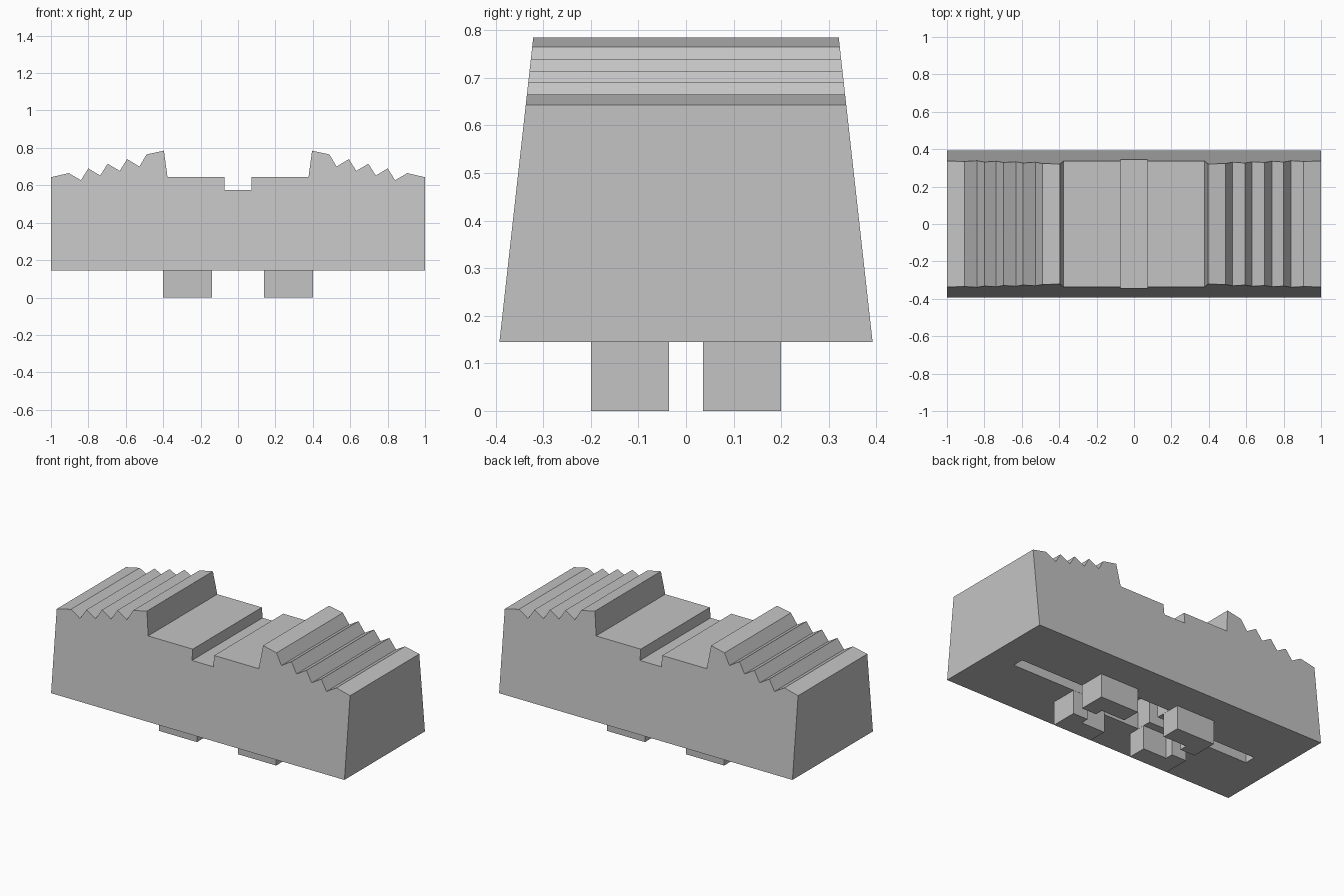
import bpy, bmesh

if "Cube" in bpy.data.objects:
    bpy.data.objects.remove(bpy.data.objects["Cube"])

grey = bpy.data.materials.new("plain grey")
grey.diffuse_color = (0.55, 0.55, 0.55, 1)
grey.use_nodes = True
grey.node_tree.nodes["Principled BSDF"].inputs["Base Color"].default_value = grey.diffuse_color

BASE, TOP = 0.145, 0.785


def new_object(name, bm):
    bmesh.ops.recalc_face_normals(bm, faces=bm.faces)
    mesh = bpy.data.meshes.new(name)
    bm.to_mesh(mesh)
    bm.free()
    mesh.materials.append(grey)
    obj = bpy.data.objects.new(name, mesh)
    bpy.context.collection.objects.link(obj)
    return obj


def prism(name, ring_a, ring_b):
    """Solid between two matching outlines."""
    bm = bmesh.new()
    a = [bm.verts.new(p) for p in ring_a]
    b = [bm.verts.new(p) for p in ring_b]
    bm.faces.new(a)
    bm.faces.new(b)
    n = len(a)
    for i in range(n):
        j = (i + 1) % n
        bm.faces.new((a[i], a[j], b[j], b[i]))
    return new_object(name, bm)


def half_width(z):
    """Sides lean inward with height."""
    return 0.392 - 0.071 * (z - BASE) / (TOP - BASE)


# body: ridged, notched profile with tapering front and back
half = [(1, BASE), (1, 0.643), (0.905, 0.665), (0.84, 0.627), (0.80, 0.69),
        (0.737, 0.652), (0.697, 0.715), (0.632, 0.677), (0.593, 0.74),
        (0.527, 0.70), (0.489, 0.765), (0.396, TOP), (0.377, 0.643),
        (0.073, 0.643), (0.073, 0.576)]
profile = half + [(-x, z) for x, z in reversed(half)]
body = prism("body",
             [(x, -half_width(z), z) for x, z in profile],
             [(x, half_width(z), z) for x, z in profile])


# underside recesses: long slot and central pocket
def recess(name, hx, hy, depth):
    ring = [(-hx, -hy), (hx, -hy), (hx, hy), (-hx, hy)]
    cutter = prism(name, [(x, y, BASE - 0.1) for x, y in ring],
                   [(x, y, BASE + depth) for x, y in ring])
    cutter.hide_render = True
    cutter.hide_viewport = True
    mod = body.modifiers.new(name, 'BOOLEAN')
    mod.operation = 'DIFFERENCE'
    mod.solver = 'EXACT'
    mod.object = cutter


recess("slot_cutter", 0.825, 0.035, 0.14)
recess("pocket_cutter", 0.139, 0.13, 0.18)

# four feet, notched at their inner corners
foot = [(0.14, 0.085), (0.30, 0.085), (0.30, 0.036),
        (0.40, 0.036), (0.40, 0.20), (0.14, 0.20)]
for sx, side in ((-1, "left"), (1, "right")):
    for sy, end in ((-1, "front"), (1, "back")):
        prism(f"{end}_{side}_foot",
              [(sx * x, sy * y, 0) for x, y in foot],
              [(sx * x, sy * y, BASE) for x, y in foot])
